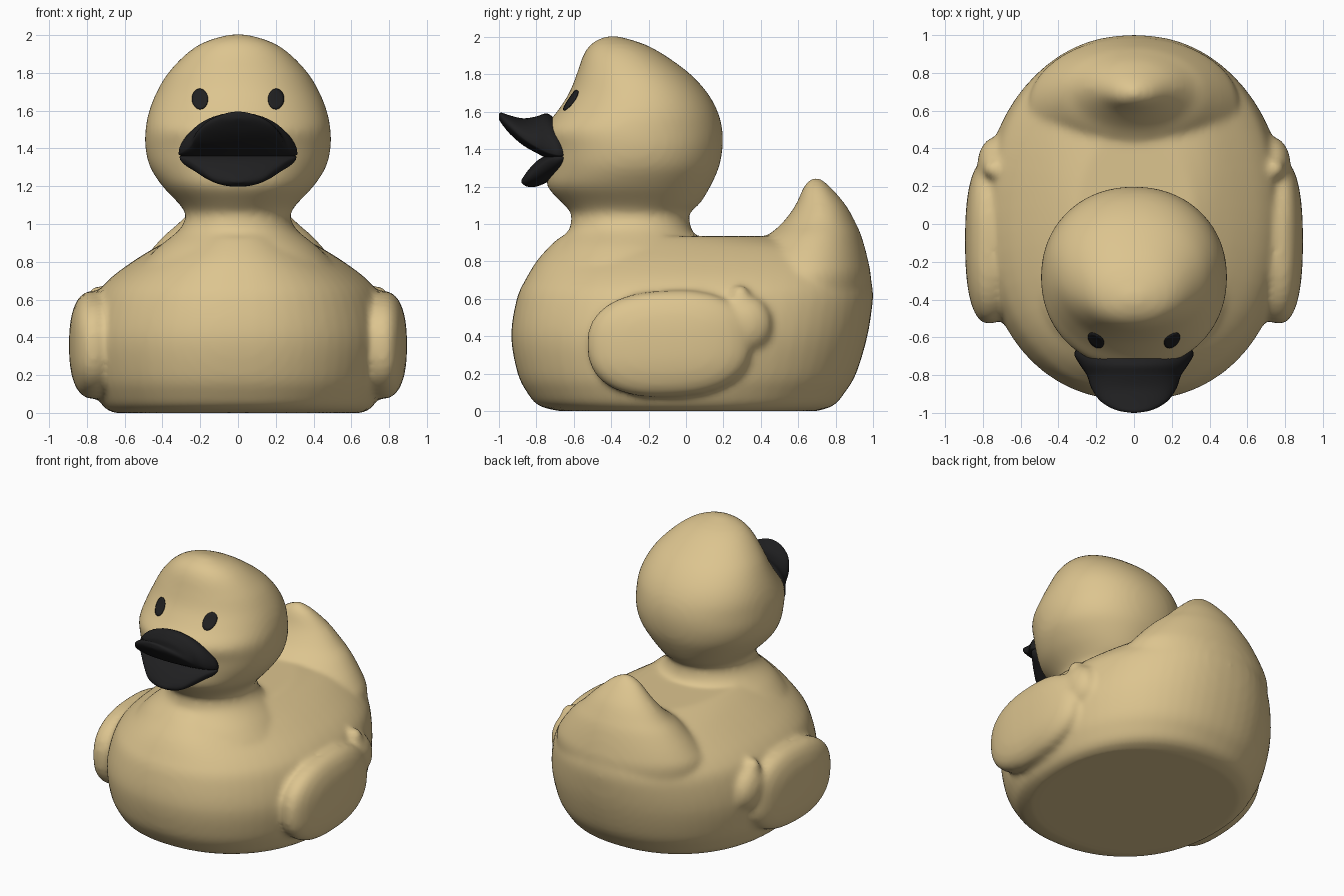
import bpy, bmesh, math
from mathutils import Vector, Matrix

if "Cube" in bpy.data.objects:
    bpy.data.objects.remove(bpy.data.objects["Cube"])


def material(name, rgb):
    m = bpy.data.materials.new(name)
    m.diffuse_color = (*rgb, 1)
    m.use_nodes = True
    m.node_tree.nodes["Principled BSDF"].inputs["Base Color"].default_value = m.diffuse_color
    return m


TAN = material("warm tan", (0.72, 0.555, 0.275))
BLACK = material("soft black", (0.014, 0.014, 0.015))


def make_object(name, bm, mat):
    bmesh.ops.recalc_face_normals(bm, faces=bm.faces)
    me = bpy.data.meshes.new(name)
    bm.to_mesh(me)
    bm.free()
    me.materials.append(mat)
    for p in me.polygons:
        p.use_smooth = True
    ob = bpy.data.objects.new(name, me)
    bpy.context.collection.objects.link(ob)
    return ob


def smooth_rows(rows, steps=4):
    """Catmull-Rom interpolation through rows of numbers."""
    out = []
    n = len(rows)
    for i in range(n - 1):
        a, b, c, d = (rows[max(0, min(n - 1, i + k))] for k in (-1, 0, 1, 2))
        for s in range(steps):
            t = s / steps
            out.append([0.5 * (2 * q + (r - p) * t + (2 * p - 5 * q + 4 * r - u) * t * t
                               + (3 * q - p - 3 * r + u) * t ** 3)
                        for p, q, r, u in zip(a, b, c, d)])
    return out + [list(rows[-1])]


def spow(v, e):
    return math.copysign(abs(v) ** e, v)


def loft(bm, rings):
    loops = [[bm.verts.new(p) for p in ring] for ring in rings]
    n = len(loops[0])
    for a, b in zip(loops, loops[1:]):
        for i in range(n):
            bm.faces.new((a[i], a[(i + 1) % n], b[(i + 1) % n], b[i]))
    bm.faces.new(loops[0][::-1])
    bm.faces.new(loops[-1])


def upright(bm, rows, p=2.0, n=64):
    """Stacked oval rings: height, front y, back y, half width."""
    rings = []
    for z, yf, yb, hw in smooth_rows(rows):
        ang = [2 * math.pi * i / n for i in range(n)]
        rings.append([(max(hw, .003) * spow(math.cos(t), 2 / p),
                       (yf + yb) / 2 + (yb - yf) / 2 * spow(math.sin(t), 2 / p), z)
                      for t in ang])
    loft(bm, rings)


def blob(bm, centre, radii, e=1.0, tilt=0.0):
    """Rounded-box ellipsoid."""
    tmp = bmesh.ops.create_uvsphere(bm, u_segments=32, v_segments=20, radius=1)
    rot = Matrix.Rotation(tilt, 3, 'X')
    for v in tmp["verts"]:
        c = Vector([spow(v.co[k], e) * radii[k] for k in range(3)])
        v.co = rot @ c + Vector(centre)


bm = bmesh.new()
# Main body
upright(bm, [(0.0, -.68, .70, .66), (.03, -.79, .79, .71), (.10, -.85, .85, .75),
             (.20, -.90, .91, .785), (.40, -.935, .97, .805), (.60, -.905, 1.0, .76),
             (.70, -.86, .99, .69), (.80, -.80, .965, .56), (.88, -.73, .86, .43),
             (.935, -.67, .50, .32)], p=2.2)
# Raised tail
upright(bm, [(.50, .20, .98, .55), (.70, .25, .99, .56), (.80, .32, .975, .51),
             (.93, .43, .94, .40), (1.0, .51, .91, .32), (1.1, .585, .855, .22),
             (1.2, .63, .77, .11), (1.245, .67, .715, .03)])
# Neck and head
upright(bm, [(.80, -.75, .14, .50), (.88, -.70, .08, .42), (.96, -.63, .035, .32),
             (1.01, -.615, .02, .285), (1.06, -.615, .02, .28), (1.11, -.66, .075, .315),
             (1.2, -.74, .13, .40), (1.3, -.745, .175, .465), (1.4, -.75, .195, .49),
             (1.5, -.765, .195, .49), (1.6, -.69, .17, .47), (1.7, -.625, .115, .43),
             (1.8, -.585, .025, .37), (1.9, -.55, -.11, .275), (1.96, -.51, -.22, .185),
             (1.995, -.45, -.33, .08), (2.005, -.40, -.38, .02)], p=2.1)
# Wings with an upturned tip
for s in (-1, 1):
    blob(bm, (s * .765, -.09, .36), (.13, .44, .285), .82, .04)
    blob(bm, (s * .73, .31, .47), (.10, .15, .16), 1.0, .5)
    blob(bm, (s * .74, .29, .60), (.06, .055, .075))
body = make_object("duck_body", bm, TAN)
remesh = body.modifiers.new("fuse", 'REMESH')
remesh.mode = 'VOXEL'
remesh.voxel_size = .02
remesh.use_smooth_shade = True
soften = body.modifiers.new("soften", 'SMOOTH')
soften.factor = .5
soften.iterations = 8


def bill(name, rows, n=40):
    """Rings along y: y, low z, widest z, high z, half width."""
    b = bmesh.new()
    rings = []
    for y, lo, mid, hi, hw in smooth_rows(rows):
        ring = []
        for i in range(n):
            t = 2 * math.pi * i / n
            sn = math.sin(t)
            ring.append((max(hw, .002) * math.cos(t), y,
                         mid + sn * (hi - mid if sn > 0 else mid - lo)))
        rings.append(ring)
    loft(b, rings)
    return make_object(name, b, BLACK)


# Bill halves, parted at the front
bill("upper_bill", [(-.61, 1.35, 1.37, 1.46, .26), (-.68, 1.34, 1.37, 1.54, .315),
                    (-.74, 1.35, 1.385, 1.59, .29), (-.80, 1.38, 1.415, 1.575, .25),
                    (-.87, 1.42, 1.46, 1.565, .225), (-.94, 1.48, 1.52, 1.58, .175),
                    (-.985, 1.535, 1.56, 1.595, .095), (-1.0, 1.56, 1.575, 1.59, .01)])
bill("lower_bill", [(-.61, 1.30, 1.36, 1.38, .26), (-.68, 1.26, 1.355, 1.38, .31),
                    (-.74, 1.225, 1.335, 1.37, .265), (-.80, 1.20, 1.29, 1.335, .20),
                    (-.85, 1.20, 1.245, 1.28, .13), (-.88, 1.22, 1.225, 1.235, .02)])

# Oval eyes laid on the face
for side, s in (("left", -1), ("right", 1)):
    b = bmesh.new()
    prev = None
    hub = b.verts.new((s * .20, -.95, 1.66))
    for r in (.35, .7, 1.0):
        ring = [b.verts.new((s * .20 + .042 * r * math.cos(a), -.95,
                             1.66 + .054 * r * math.sin(a)))
                for a in [2 * math.pi * i / 24 for i in range(24)]]
        for i in range(24):
            j = (i + 1) % 24
            b.faces.new((hub, ring[i], ring[j]) if prev is None
                        else (prev[i], ring[i], ring[j], prev[j]))
        prev = ring
    eye = make_object(side + "_eye", b, BLACK)
    wrap = eye.modifiers.new("lay on face", 'SHRINKWRAP')
    wrap.target = body
    wrap.wrap_method = 'PROJECT'
    wrap.wrap_mode = 'ABOVE_SURFACE'
    wrap.use_project_y = True
    wrap.use_positive_direction = True
    wrap.use_negative_direction = False
    wrap.offset = .004
    solid = eye.modifiers.new("plate", 'SOLIDIFY')
    solid.thickness = .006
    solid.offset = 0
